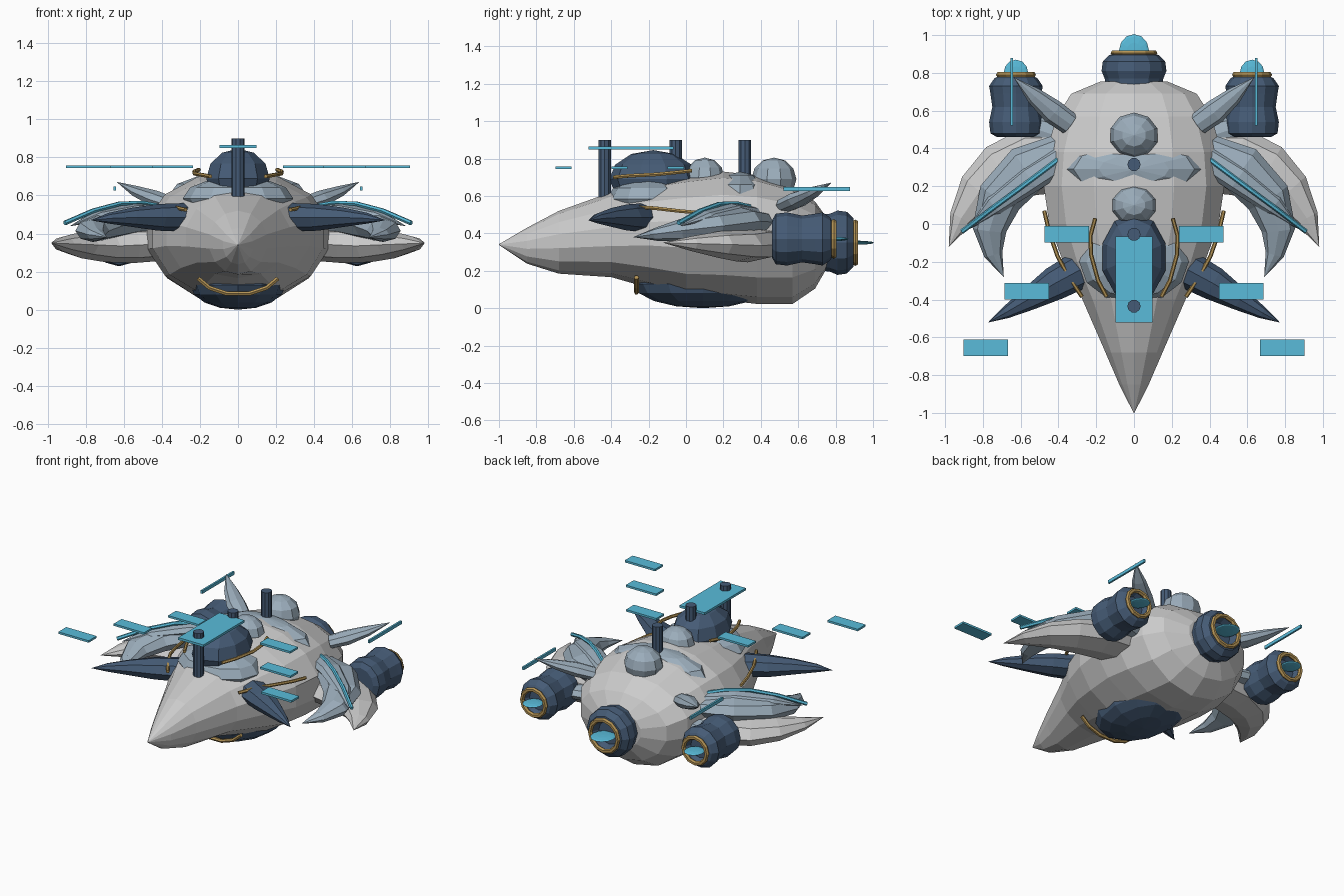
import bpy, bmesh, math
from mathutils import Vector, Matrix

if "Cube" in bpy.data.objects:
    bpy.data.objects.remove(bpy.data.objects["Cube"])


def mat(name, rgb):
    m = bpy.data.materials.new(name)
    m.diffuse_color = (*rgb, 1)
    m.use_nodes = True
    m.node_tree.nodes["Principled BSDF"].inputs["Base Color"].default_value = m.diffuse_color
    return m


DARK = mat("slate", (0.06, 0.105, 0.18))
BLUE = mat("blue_grey", (0.33, 0.42, 0.50))
CYAN = mat("cyan", (0.10, 0.50, 0.70))
GOLD = mat("gold", (0.45, 0.29, 0.09))


def finish(name, bm, m=None):
    bmesh.ops.recalc_face_normals(bm, faces=bm.faces)
    me = bpy.data.meshes.new(name)
    bm.to_mesh(me)
    bm.free()
    ob = bpy.data.objects.new(name, me)
    bpy.context.collection.objects.link(ob)
    if m:
        me.materials.append(m)
    return ob


def loft(name, rings, m=None):
    """Skin equal-sized rings of points and cap both ends."""
    bm = bmesh.new()
    vs = [[bm.verts.new(p) for p in r] for r in rings]
    n = len(vs[0])
    for a, b in zip(vs, vs[1:]):
        for i in range(n):
            j = (i + 1) % n
            bm.faces.new((a[i], a[j], b[j], b[i]))
    bm.faces.new(vs[0])
    bm.faces.new(vs[-1])
    bmesh.ops.remove_doubles(bm, verts=bm.verts, dist=0.0005)
    return finish(name, bm, m)


def sweep(name, path, m=None, n=8):
    """Elliptical sweep; path rows are x, y, z, half width, half height."""
    pts = [Vector(p[:3]) for p in path]
    rings = []
    for i, p in enumerate(path):
        t = (pts[min(i + 1, len(pts) - 1)] - pts[max(i - 1, 0)]).normalized()
        side = t.cross(Vector((0, 0, 1))).normalized()
        up = side.cross(t)
        rings.append([pts[i] + side * (p[3] * math.cos(k * math.tau / n)) +
                      up * (p[4] * math.sin(k * math.tau / n)) for k in range(n)])
    return loft(name, rings, m)


def tube(name, pts, r, m):
    return sweep(name, [(*p, r, r) for p in pts], m, 6)


def ball(name, c, s, m, u=10, v=6):
    bm = bmesh.new()
    bmesh.ops.create_uvsphere(bm, u_segments=u, v_segments=v, radius=1,
                              matrix=Matrix.Translation(c) @ Matrix.Diagonal((*s, 1)))
    return finish(name, bm, m)


def box(name, c, s, m):
    bm = bmesh.new()
    bmesh.ops.create_cube(bm, size=1, matrix=Matrix.Translation(c) @ Matrix.Diagonal((*s, 1)))
    return finish(name, bm, m)


def mirror(s, path):
    return [(s * p[0], *p[1:]) for p in path]


# Hull: stations of y, half width, top z, bottom z, widest z
stations = [(-1, .002, .342, .338, .34), (-.85, .08, .43, .24, .34), (-.68, .155, .52, .188, .36),
            (-.4, .28, .62, .17, .38), (-.2, .385, .67, .115, .40), (0, .46, .705, .06, .40),
            (.2, .49, .73, .05, .40), (.38, .475, .71, .03, .40), (.57, .42, .65, .03, .40),
            (.69, .34, .57, .11, .38), (.755, .18, .48, .22, .36)]
N = 14
rings = []
for y, w, top, bot, mid in stations:
    ring = []
    for k in range(N):
        a = (k + .5) * math.tau / N + math.pi / 2 + math.pi / N
        c, s = math.cos(a), math.sin(a)
        ring.append((w * c, y, mid + s * ((top - mid) if s > 0 else (mid - bot) * 1.02)))
    rings.append(ring)
loft("hull", rings)

# Cockpit, belly pod, deck plates and domes
ball("cockpit", (0, -.175, .69), (.175, .235, .155), DARK)
ball("belly_pod", (0, .09, .13), (.25, .37, .13), DARK, 12, 8)
ball("front_deck_plate", (0, -.2, .585), (.29, .22, .115), BLUE, 12)
ball("rear_deck_plate", (0, .29, .59), (.37, .15, .14), BLUE, 12)
ball("rear_dome", (0, .47, .69), (.13, .12, .115), BLUE)
ball("middle_dome", (0, .1, .70), (.12, .105, .105), BLUE)

# Masts and the plate above the cockpit
for i, y in enumerate((-.435, -.055, .315)):
    loft(f"mast_{i}", [[(.035 * math.cos(k * math.tau / 10), y + .035 * math.sin(k * math.tau / 10), z)
                        for k in range(10)] for z in (.58, .9)], DARK)
box("top_panel", (0, -.295, .857), (.195, .455, .016), CYAN)

# Gold trim under the chin
tube("chin_trim", [(-.21, -.265, .165), (-.15, -.265, .115), (-.06, -.265, .085), (.06, -.265, .085),
                   (.15, -.265, .115), (.21, -.265, .165)], .013, GOLD)


def engine(name, x, y0, z, profile, ring_y, ring_r, glow_r):
    n = 12

    def circle(y, r):
        return [(x + r * math.cos(k * math.tau / n), y, z + r * math.sin(k * math.tau / n)) for k in range(n)]

    loft(name, [circle(y0 + y, r) for y, r in profile], DARK)
    # Gold nozzle ring
    bm = bmesh.new()
    vs = [[bm.verts.new(p) for p in circle(ring_y + .016 * math.sin(t), ring_r + .016 * math.cos(t))]
          for t in (k * math.tau / 6 for k in range(6))]
    for i in range(6):
        a, b = vs[i], vs[(i + 1) % 6]
        for k in range(n):
            j = (k + 1) % n
            bm.faces.new((a[k], a[j], b[j], b[k]))
    finish(name + "_ring", bm, GOLD)
    ball(name + "_glow", (x, ring_y + .01, z), (glow_r, 1.0 - .91 if x == 0 else .07, .011), CYAN, 12)


engine("centre_engine", 0, .6, .35,
       [(0, .15), (.07, .165), (.13, .15), (.17, .155), (.21, .172), (.26, .165), (.295, .13), (.3, .10), (.25, .08)],
       .905, .108, .08)

for s, side in ((1, "right"), (-1, "left")):
    engine(side + "_engine", s * .625, .46, .37,
           [(0, .10), (.02, .135), (.08, .142), (.16, .125), (.23, .135), (.27, .142), (.31, .115), (.325, .09), (.28, .07)],
           .79, .09, .065)
    # Crescent wing and the feather above it
    sweep(side + "_wing", mirror(s, [(.36, .34, .35, .17, .09), (.55, .33, .34, .18, .095),
                                     (.70, .27, .335, .16, .085), (.82, .17, .34, .12, .07),
                                     (.915, .03, .345, .065, .04), (.98, -.12, .35, .001, .001)]))
    sweep(side + "_feather", mirror(s, [(.38, .38, .46, .10, .06), (.57, .29, .465, .13, .075),
                                        (.71, .14, .44, .12, .075), (.765, -.03, .415, .09, .06),
                                        (.745, -.16, .395, .05, .035), (.69, -.28, .38, .001, .001)]), BLUE)
    sweep(side + "_upper_feather", mirror(s, [(.36, .36, .50, .07, .045), (.55, .24, .52, .075, .04),
                                              (.74, .10, .49, .055, .03), (.88, -.03, .44, .001, .001)]), BLUE)
    tube(side + "_wing_strip", mirror(s, [(.39, .35, .54), (.5, .267, .56), (.62, .178, .557),
                                          (.76, .075, .52), (.91, -.04, .455)]), .013, CYAN)
    # Canard
    sweep(side + "_canard", mirror(s, [(.28, -.24, .485, .10, .075), (.42, -.315, .485, .09, .07),
                                       (.56, -.40, .485, .06, .05), (.68, -.47, .48, .032, .028),
                                       (.77, -.52, .47, .001, .001)]), DARK)
    # Tail fin and its blade
    sweep(side + "_tail_fin", mirror(s, [(.34, .53, .55, .06, .04), (.43, .595, .58, .065, .045),
                                         (.53, .68, .62, .045, .03), (.635, .775, .67, .001, .001)]), BLUE)
    box(side + "_tail_blade", (s * .648, .7, .637), (.013, .355, .022), CYAN)
    # Pylon to the engine
    sweep(side + "_pylon", mirror(s, [(.36, .45, .37, .09, .05), (.6, .53, .37, .06, .04)]), BLUE)
    # Gold hull trim
    tube(side + "_upper_trim", mirror(s, [(.145, -.385, .70), (.19, -.3, .708), (.228, -.16, .715),
                                          (.23, -.06, .725), (.205, .03, .735)]), .011, GOLD)
    tube(side + "_lower_trim", mirror(s, [(.275, -.385, .525), (.345, -.28, .54), (.405, -.17, .535),
                                          (.45, -.04, .52), (.475, .07, .51)]), .011, GOLD)
    # Floating panels
    for i, (x, y) in enumerate(((.355, -.055), (.567, -.355), (.785, -.655))):
        box(f"{side}_panel_{i}", (s * x, y, .75), (.235, .087, .014), CYAN)
